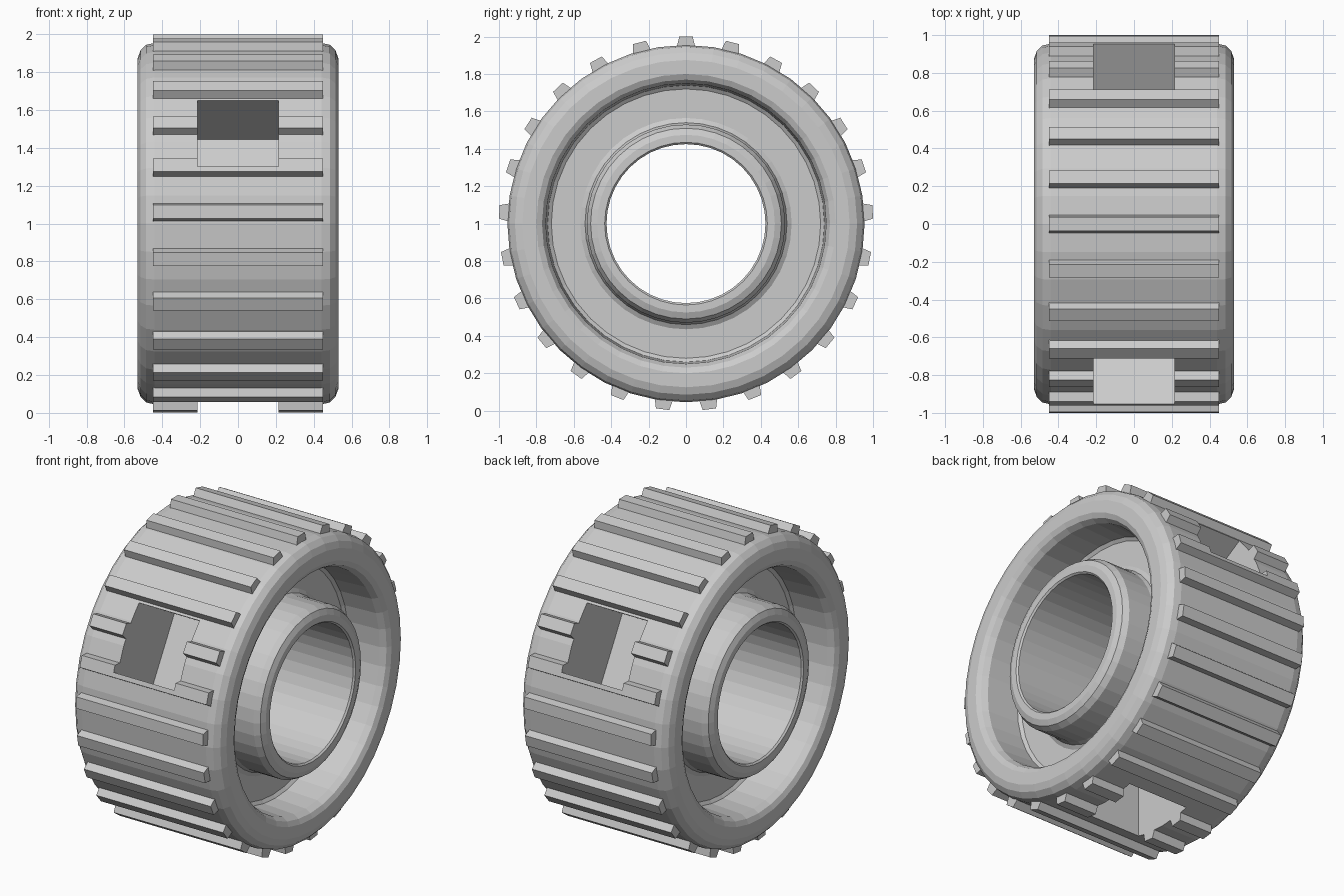
import bpy, bmesh, math
from mathutils import Matrix, Vector

cube = bpy.data.objects.get("Cube")
if cube:
    bpy.data.objects.remove(cube, do_unlink=True)

SEGMENTS = 40
RIBS = 25
CENTRE = Matrix.Translation((0, 0, 1))

grey = bpy.data.materials.new("light grey")
grey.use_nodes = True
grey.diffuse_color = (0.6, 0.6, 0.6, 1)
grey.node_tree.nodes["Principled BSDF"].inputs["Base Color"].default_value = grey.diffuse_color


def make_object(name, bm):
    bmesh.ops.recalc_face_normals(bm, faces=bm.faces)
    mesh = bpy.data.meshes.new(name)
    bm.to_mesh(mesh)
    bm.free()
    mesh.materials.append(grey)
    obj = bpy.data.objects.new(name, mesh)
    bpy.context.collection.objects.link(obj)
    return obj


def turn(angle):
    return CENTRE @ Matrix.Rotation(angle, 4, 'X')


def box(bm, size, matrix):
    return bmesh.ops.create_cube(bm, size=1, matrix=matrix @ Matrix.Diagonal((*size, 1)))["verts"]


# Wheel body: half profile as (x, radius), from bore to tread, mirrored in x
half = [(0.52, 0.425), (0.53, 0.435), (0.53, 0.475), (0.515, 0.51), (0.48, 0.53),
        (0.29, 0.53), (0.265, 0.54), (0.25, 0.565), (0.25, 0.72), (0.265, 0.74),
        (0.48, 0.75), (0.515, 0.77), (0.53, 0.80), (0.53, 0.875),
        (0.515, 0.915), (0.485, 0.945), (0.44, 0.955)]
profile = half + [(-x, r) for x, r in reversed(half)]
bm = bmesh.new()
rings = []
for i in range(SEGMENTS):
    m = turn(math.tau * i / SEGMENTS)
    rings.append([bm.verts.new(m @ Vector((x, 0, r))) for x, r in profile])
for i, ring in enumerate(rings):
    after = rings[(i + 1) % SEGMENTS]
    for j in range(len(profile)):
        k = (j + 1) % len(profile)
        bm.faces.new((ring[j], ring[k], after[k], after[j]))
body = make_object("wheel_body", bm)

# Tapered tread ribs
bm = bmesh.new()
for i in range(RIBS):
    m = turn(math.tau * i / RIBS)
    for v in box(bm, (0.9, 0.1, 0.06), m @ Matrix.Translation((0, 0, 0.97))):
        local = m.inverted() @ v.co
        if local.z > 0.97:
            local.y *= 0.72
            v.co = m @ local
ribs = make_object("tread_ribs", bm)

# Three square sockets, evenly spaced, cut into the tread
bm = bmesh.new()
for i in range(3):
    box(bm, (0.43, 0.43, 0.6), turn(math.pi + math.tau * i / 3) @ Matrix.Translation((0, 0, 0.815)))
cutter = make_object("socket_cutter", bm)
cutter.hide_render = True

for obj in (body, ribs):
    mod = obj.modifiers.new("sockets", 'BOOLEAN')
    mod.operation = 'DIFFERENCE'
    mod.solver = 'EXACT'
    mod.object = cutter
    bpy.ops.object.select_all(action='DESELECT')
    obj.select_set(True)
    bpy.context.view_layer.objects.active = obj
    bpy.ops.object.modifier_apply(modifier=mod.name)
bpy.data.objects.remove(cutter, do_unlink=True)
